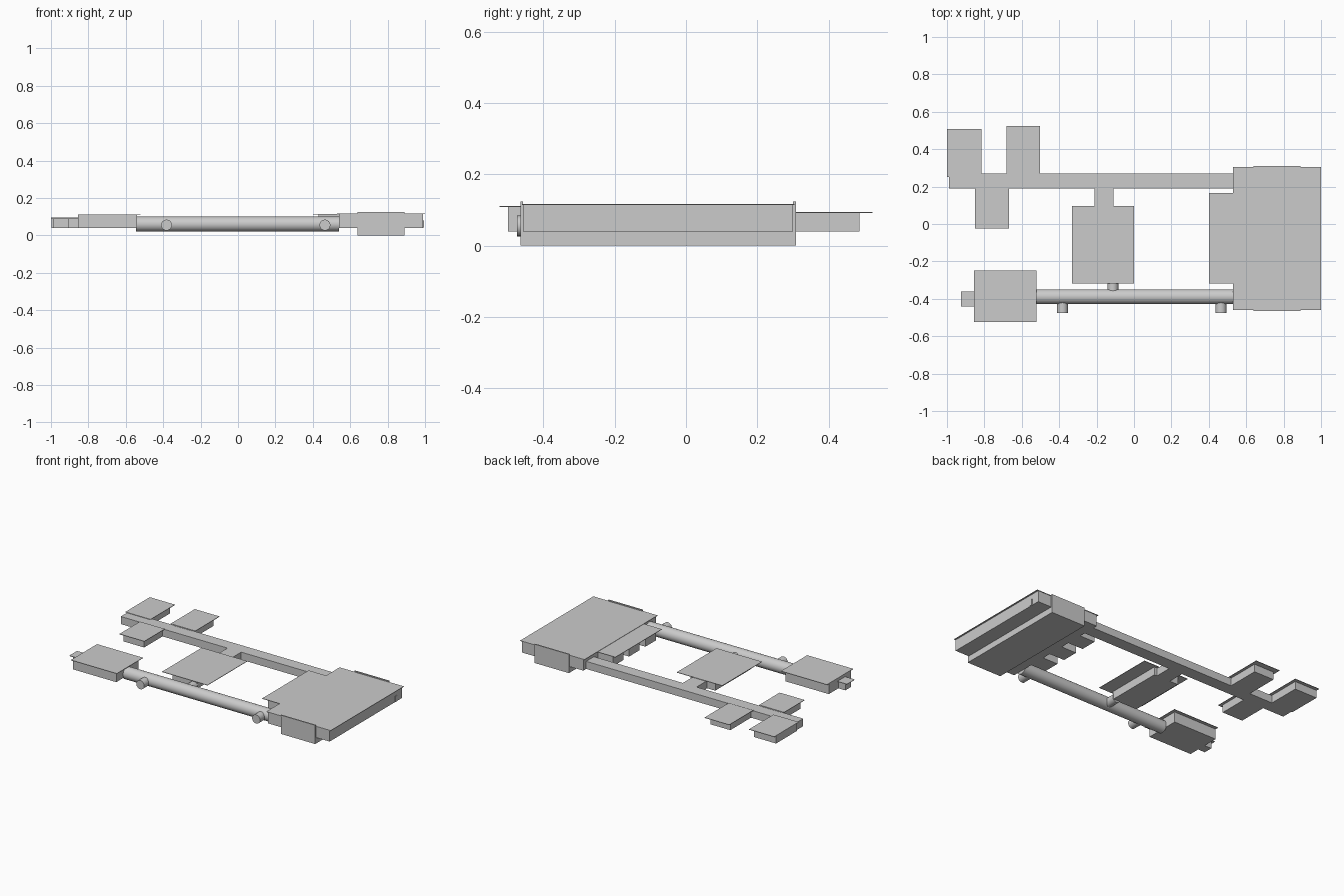
import bpy, math
from mathutils import Vector

if "Cube" in bpy.data.objects:
    bpy.data.objects.remove(bpy.data.objects["Cube"])


def box(name, x, y, z):
    """Box from (min, max) ranges."""
    bpy.ops.mesh.primitive_cube_add(size=1)
    o = bpy.context.object
    o.name = name
    for v in o.data.vertices:
        v.co = [r[0] if c < 0 else r[1] for c, r in zip(v.co, (x, y, z))]
    return o


def tube(name, a, b, r, sides=32):
    """Cylinder between two points."""
    a, b = Vector(a), Vector(b)
    bpy.ops.mesh.primitive_cylinder_add(vertices=sides, radius=r, depth=(b - a).length,
                                        location=(a + b) / 2)
    o = bpy.context.object
    o.name = name
    o.rotation_euler = (b - a).to_track_quat('Z', 'Y').to_euler()
    bpy.ops.object.shade_smooth_by_angle(angle=math.radians(35))


def room(name, body_x, body_y, roof_x, roof_y, top, base=0.04):
    """Room body below a thin overhanging roof."""
    t = 0.003
    box(name + "_body", body_x, body_y, (base, top - t))
    box(name + "_roof", roof_x, roof_y, (top - t, top))


# Main hall with keel and raised end panels
room("hall", (0.54, 0.99), (-0.457, 0.301), (0.53, 1.0), (-0.461, 0.304), 0.117)
box("hall_keel", (0.64, 0.89), (-0.457, 0.301), (0, 0.04))
for i, y in enumerate(((-0.465, -0.457), (0.301, 0.309))):
    box(f"hall_end_panel_{i}", (0.64, 0.89), y, (0, 0.124))
box("hall_door", (0.985, 0.994), (0.225, 0.246), (0.041, 0.08))

# Annex: shared roof over three bays
box("annex_roof", (0.40, 0.53), (-0.319, 0.166), (0.112, 0.115))
for i in range(3):
    y = -0.30 + i * 0.17
    box(f"annex_bay_{i}", (0.43, 0.54), (y, y + 0.11), (0.04, 0.112))

# Long rear corridor and link to the central room
box("rear_corridor", (-0.99, 0.54), (0.19, 0.271), (0.04, 0.09))
box("link_corridor", (-0.21, -0.11), (0.07, 0.19), (0.04, 0.09))

# Small rooms off the corridor
room("room_outer", (-0.998, -0.835), (0.265, 0.485), (-1.0, -0.816), (0.252, 0.507), 0.094)
room("room_inner", (-0.665, -0.52), (0.265, 0.487), (-0.682, -0.502), (0.271, 0.523), 0.094)
room("room_front", (-0.835, -0.685), (-0.002, 0.195), (-0.85, -0.668), (-0.024, 0.19), 0.094)

# Central room
room("central_room", (-0.27, -0.09), (-0.30, 0.08), (-0.332, 0.0), (-0.319, 0.096), 0.096)

# Left block with side tab
room("left_block", (-0.855, -0.54), (-0.50, -0.27), (-0.856, -0.52), (-0.523, -0.249), 0.111)
room("side_tab", (-0.906, -0.85), (-0.43, -0.37), (-0.925, -0.85), (-0.441, -0.36), 0.09)

# Front tunnel and its stubs
tube("front_tunnel", (-0.545, -0.389, 0.06), (0.541, -0.389, 0.06), 0.04)
for i, x in enumerate((-0.382, 0.465)):
    tube(f"tunnel_port_{i}", (x, -0.475, 0.055), (x, -0.389, 0.055), 0.029, 24)
tube("central_connector", (-0.113, -0.389, 0.055), (-0.113, -0.295, 0.055), 0.029, 24)
